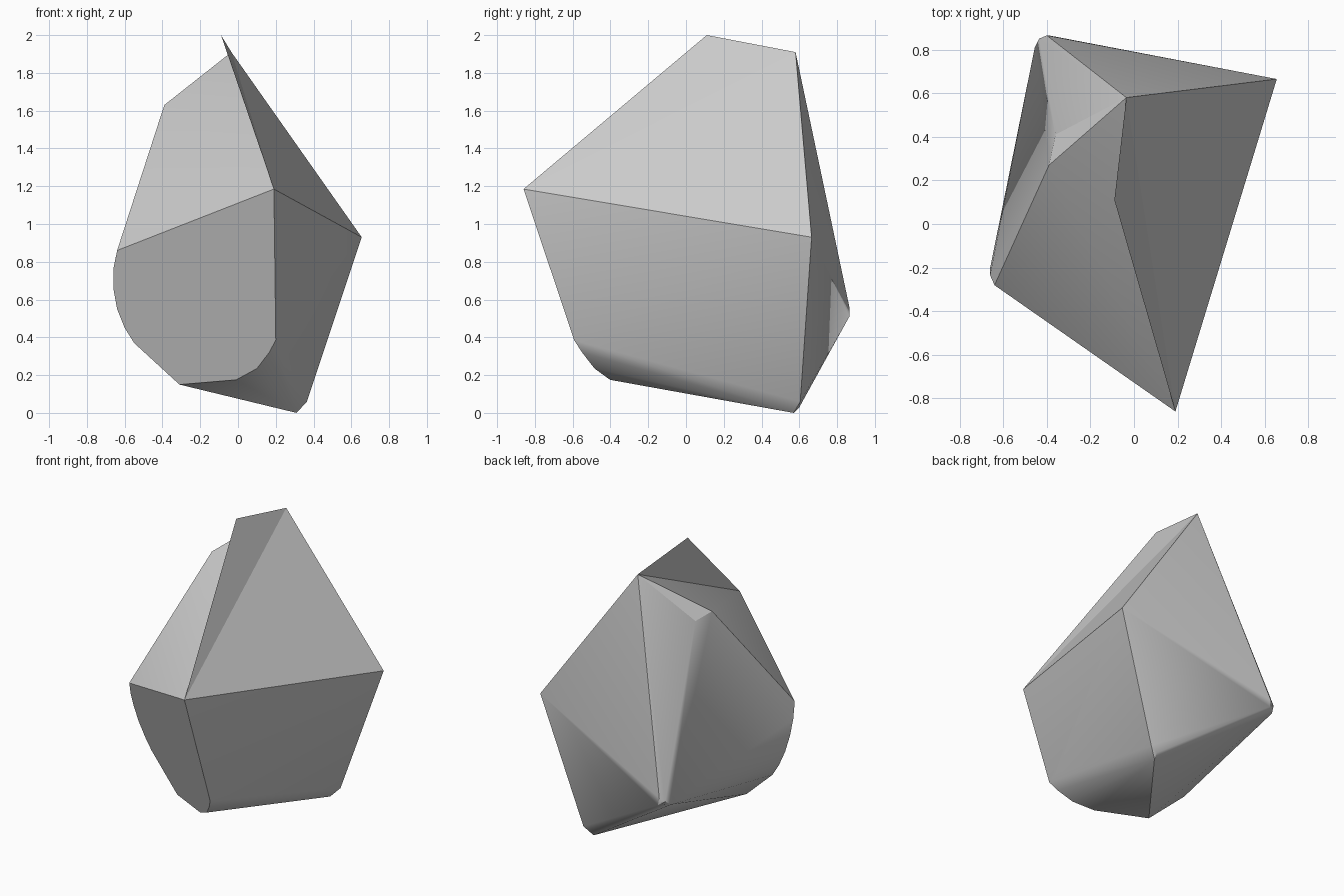
import bpy
import bmesh
from math import radians
from mathutils import Vector

cube = bpy.data.objects.get("Cube")
if cube:
    bpy.data.objects.remove(cube, do_unlink=True)

# Stone colour
stone = bpy.data.materials.new("stone_grey")
stone.use_nodes = True
colour = (0.6, 0.6, 0.6, 1)
stone.diffuse_color = colour
bsdf = stone.node_tree.nodes["Principled BSDF"]
bsdf.inputs["Base Color"].default_value = colour
bsdf.inputs["Roughness"].default_value = 0.9

# Main corners of the boulder
front_tip = Vector((0.19, -0.86, 1.185))
side_tip = Vector((0.655, 0.665, 0.93))
back_top = Vector((-0.035, 0.58, 1.91))
shoulder = Vector((-0.39, 0.27, 1.63))
peak = Vector((-0.09, 0.11, 2.0))


def on_front(x, z):
    """Place a point on the slanted flat front face."""
    return Vector((x, front_tip.y - 0.564 * (x - front_tip.x) - 0.342 * (z - front_tip.z), z))


# Rounded outline of the front face
front_rim = [on_front(x, z) for x, z in (
    (-0.64, 0.86), (-0.66, 0.76), (-0.66, 0.66), (-0.64, 0.55), (-0.6, 0.45),
    (-0.55, 0.37), (-0.31, 0.15), (-0.01, 0.175), (0.1, 0.235), (0.165, 0.32),
    (0.2, 0.385))]

# Worn corners at the foot, the back and the ridge
worn = [Vector(p) for p in (
    (0.28, 0.54, 0.01), (0.31, 0.57, 0), (0.315, 0.6, 0.03), (0.365, 0.605, 0.06),
    (-0.4, 0.865, 0.56), (-0.39, 0.865, 0.51), (-0.435, 0.85, 0.54), (-0.455, 0.81, 0.51),
    (-0.36, 0.41, 1.607), (0.235, -0.48, 0.39))]

# Faceted body as the hull of all the corners
bm = bmesh.new()
for p in [front_tip, side_tip, back_top, shoulder] + front_rim + worn:
    bm.verts.new(p)
result = bmesh.ops.convex_hull(bm, input=bm.verts)
bmesh.ops.delete(bm, geom=[v for v in bm.verts if not v.link_faces], context='VERTS')
bmesh.ops.dissolve_limit(bm, angle_limit=radians(0.5), verts=bm.verts, edges=bm.edges)
bmesh.ops.recalc_face_normals(bm, faces=bm.faces)

# Thin crest rising above the body
bm.verts.ensure_lookup_table()


def nearest(point):
    return min(bm.verts, key=lambda v: (v.co - point).length)


a, d = nearest(front_tip), nearest(back_top)
bm.faces.new((a, d, bm.verts.new(peak)))

mesh = bpy.data.meshes.new("boulder")
bm.to_mesh(mesh)
bm.free()
mesh.materials.append(stone)
boulder = bpy.data.objects.new("boulder", mesh)
bpy.context.collection.objects.link(boulder)

# Soften worn corners, keep the main edges sharp
bpy.ops.object.select_all(action='DESELECT')
boulder.select_set(True)
bpy.context.view_layer.objects.active = boulder
bpy.ops.object.shade_smooth_by_angle(angle=radians(30))
